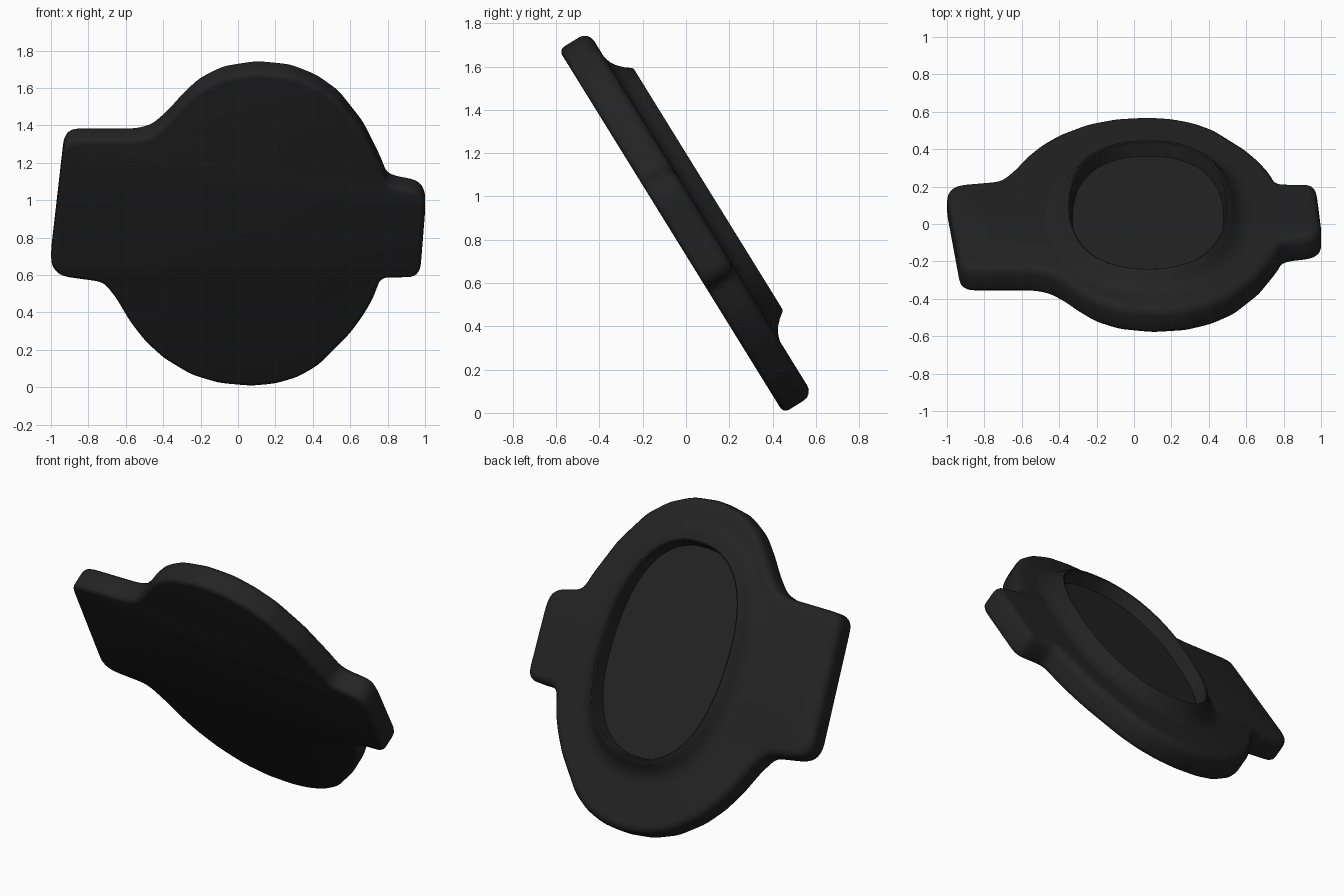
import bpy, bmesh, math
from mathutils import Vector

if "Cube" in bpy.data.objects:
    bpy.data.objects.remove(bpy.data.objects["Cube"])

UP = Vector((0, -0.526, 0.8505))     # direction up the leaning plate
OUT = Vector((0, 0.8505, 0.526))     # direction out of the plate's back
ORIGIN = Vector((0, 0.452, -0.003))

black = bpy.data.materials.new("matte black")
black.diffuse_color = (0.017, 0.017, 0.017, 1)
black.use_nodes = True
black.node_tree.nodes["Principled BSDF"].inputs["Base Color"].default_value = black.diffuse_color


def smooth_loop(points, step=0.018, passes=5):
    """Even out a closed outline and soften its corners."""
    pts = [Vector(p) for p in points]
    fine = []
    for a, b in zip(pts, pts[1:] + pts[:1]):
        n = max(1, round((b - a).length / step))
        fine += [a.lerp(b, i / n) for i in range(n)]
    for _ in range(passes):
        n = len(fine)
        fine = [(fine[i - 1] + 2 * fine[i] + fine[(i + 1) % n]) / 4 for i in range(n)]
    return fine


def grow(loop, d):
    """Offset a counter-clockwise loop outwards by d."""
    n, res = len(loop), []
    for i, p in enumerate(loop):
        t = (loop[(i + 1) % n] - loop[i - 1]).normalized()
        res.append(p + Vector((t.y, -t.x)) * d)
    return res


def loft(name, loop, profile, keep_base):
    """Sweep (offset, height) profile steps around the loop and cap it."""
    bm = bmesh.new()
    rings = []
    for d, h in profile:
        rings.append([bm.verts.new(ORIGIN + Vector((p.x, 0, 0)) + UP * p.y + OUT * h)
                      for p in grow(loop, d)])
    n = len(loop)
    for a, b in zip(rings, rings[1:]):
        for i in range(n):
            j = (i + 1) % n
            bm.faces.new((a[i], a[j], b[j], b[i]))
    base = bm.faces.new(rings[0])
    bm.faces.new(rings[-1])
    bmesh.ops.recalc_face_normals(bm, faces=bm.faces[:])
    if not keep_base:
        bm.faces.remove(base)
    me = bpy.data.meshes.new(name)
    bm.to_mesh(me)
    bm.free()
    me.materials.append(black)
    ob = bpy.data.objects.new(name, me)
    bpy.context.collection.objects.link(ob)
    bpy.ops.object.select_all(action='DESELECT')
    ob.select_set(True)
    bpy.context.view_layer.objects.active = ob
    bpy.ops.object.shade_smooth_by_angle(angle=math.radians(35))
    return ob


# Plate outline, counter-clockwise from the bottom (x, height of front face)
outline = [
    (0.07, 0), (0.2, 0.012), (0.32, 0.047), (0.43, 0.11), (0.52, 0.2),
    (0.6, 0.28), (0.67, 0.375), (0.72, 0.46), (0.765, 0.58),      # lower right
    (0.95, 0.58), (0.975, 0.61), (1.002, 0.95), (1.0, 1.0), (0.97, 1.04),
    (0.92, 1.055), (0.83, 1.07), (0.795, 1.085),                  # right tab
    (0.77, 1.16), (0.67, 1.36), (0.54, 1.525), (0.42, 1.61), (0.28, 1.665),
    (0.1, 1.683), (-0.08, 1.655), (-0.21, 1.59), (-0.3, 1.505),   # top
    (-0.38, 1.415), (-0.46, 1.345), (-0.54, 1.322),
    (-0.89, 1.322), (-0.93, 1.29), (-1.002, 0.66), (-0.985, 0.615),
    (-0.94, 0.585), (-0.72, 0.555),                               # left tab
    (-0.65, 0.465), (-0.58, 0.345), (-0.5, 0.242), (-0.4, 0.15),
    (-0.25, 0.06), (-0.1, 0.015)]
plate_loop = smooth_loop([(x, z / 0.8505) for x, z in outline])
loft("plate", plate_loop,
     [(-0.028, 0), (-0.014, 0.004), (-0.004, 0.014), (0, 0.028), (0, 0.11),
      (-0.004, 0.129), (-0.015, 0.145), (-0.031, 0.156), (-0.05, 0.16)],
     True)

# Flared rim around the recessed oval panel on the back
oval = []
for i in range(96):
    c, s = math.cos(i * math.tau / 96), math.sin(i * math.tau / 96)
    oval.append(Vector((0.075 + 0.425 * math.copysign(abs(c) ** (2 / 2.35), c),
                        1.065 + 0.653 * math.copysign(abs(s) ** (2 / 2.35), s))))
oval = smooth_loop(oval, 0.02, 3)
loft("oval_rim", oval,
     [(0.13, 0.158), (0.105, 0.164), (0.08, 0.173), (0.055, 0.19), (0.03, 0.215),
      (0.008, 0.244), (0, 0.248), (-0.008, 0.244), (-0.022, 0.163)],
     False)
